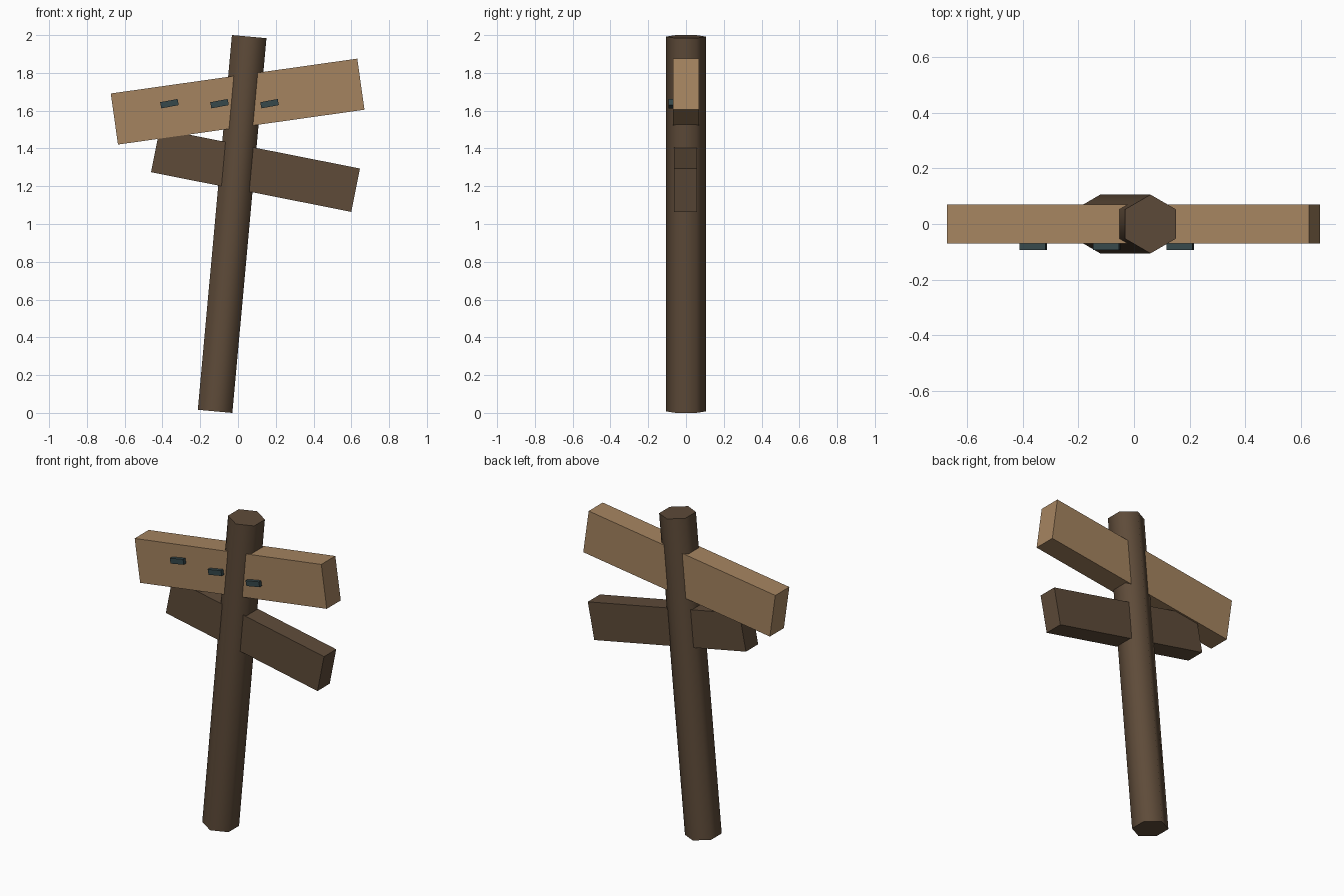
import bpy, math

if "Cube" in bpy.data.objects:
    bpy.data.objects.remove(bpy.data.objects["Cube"])


def srgb(r, g, b):
    lin = [((c / 255 + 0.055) / 1.055) ** 2.4 for c in (r, g, b)]
    return (*lin, 1.0)


def material(name, rgb):
    m = bpy.data.materials.new(name)
    m.diffuse_color = srgb(*rgb)
    m.use_nodes = True
    m.node_tree.nodes["Principled BSDF"].inputs["Base Color"].default_value = m.diffuse_color
    return m


dark_wood = material("dark_wood", (94, 75, 57))
light_wood = material("light_wood", (165, 132, 96))
iron = material("dark_iron", (54, 72, 75))


def finish(name, mat):
    ob = bpy.context.object
    ob.name = name
    ob.data.materials.append(mat)
    return ob


def box(name, center, size, tilt, mat):
    """Box with applied size, tilted in the front plane (positive rises to the right)."""
    bpy.ops.mesh.primitive_cube_add(size=1, location=center)
    ob = finish(name, mat)
    for v in ob.data.vertices:
        v.co = [c * s for c, s in zip(v.co, size)]
    ob.rotation_euler.y = -math.radians(tilt)
    return ob


# Leaning six-sided post, corners facing front and back
bpy.ops.mesh.primitive_cylinder_add(vertices=6, radius=0.106, depth=1.992,
                                    location=(-0.031, 0, 1.0),
                                    rotation=(0, math.radians(5.2), 0))
finish("post", dark_wood)
bpy.ops.object.shade_smooth_by_angle(angle=math.radians(65))

# Sign boards passing through the post
box("upper_board", (-0.002, 0, 1.648), (1.318, 0.14, 0.273), 8.05, light_wood)
box("lower_board", (0.0925, -0.002, 1.284), (1.081, 0.122, 0.234), -11.2, dark_wood)

# Row of short iron strips on the face of the upper board
for i in range(3):
    box(f"iron_strip_{i + 1}", (-0.363 + 0.265 * i, -0.0775, 1.637),
        (0.094, 0.031, 0.033), 10.5, iron)
